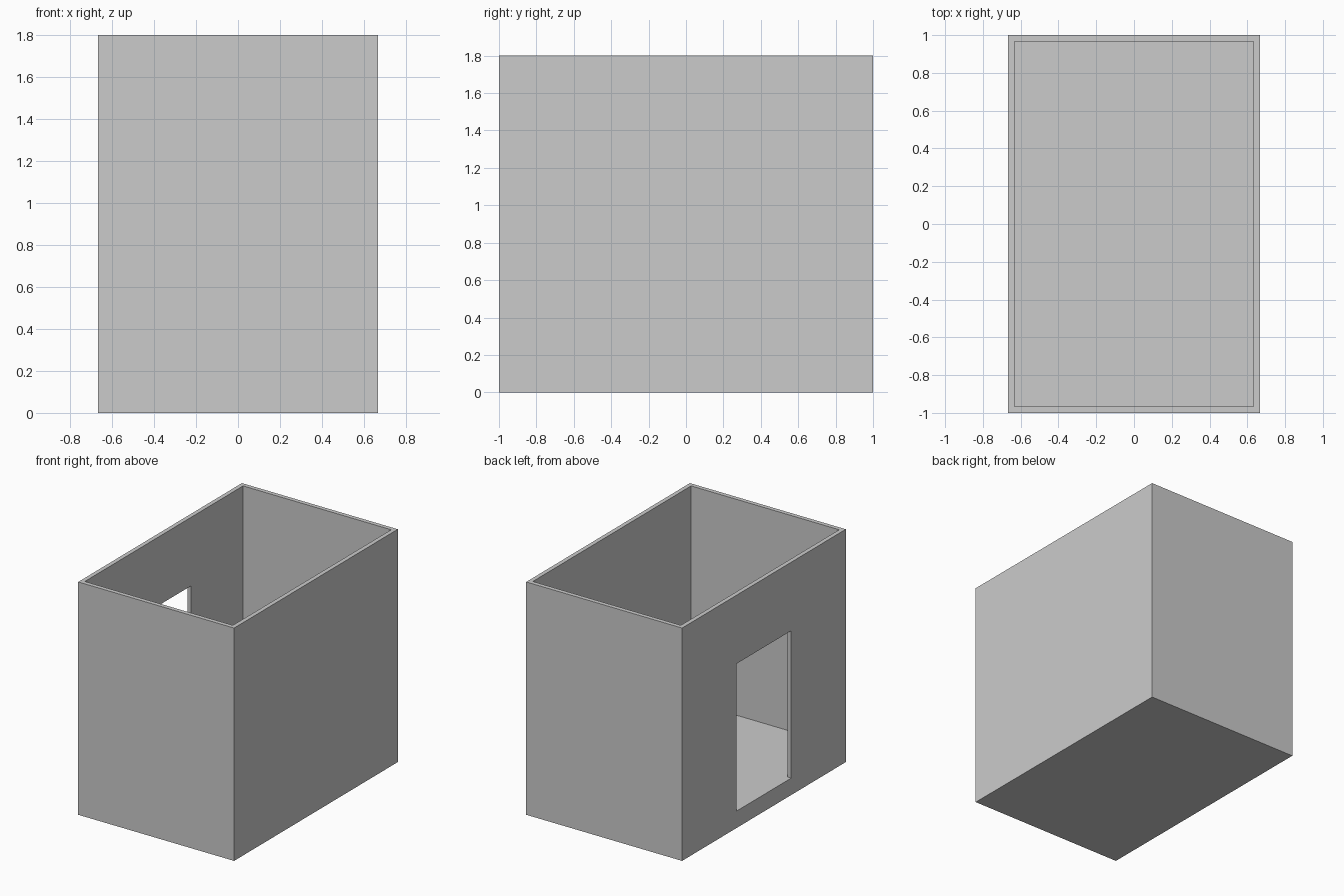
import bpy

if "Cube" in bpy.data.objects:
    bpy.data.objects.remove(bpy.data.objects["Cube"])

W, D, H = 4 / 3, 2.0, 1.8      # outer size
T = 1 / 30                     # wall thickness
FLOOR = 0.131                  # floor height
DOOR_W, DOOR_TOP = 2 / 3, 1.27


def box(name, x, y, z):
    """Box from (min, max) ranges on each axis."""
    bpy.ops.mesh.primitive_cube_add(
        size=1, location=[(r[0] + r[1]) / 2 for r in (x, y, z)])
    ob = bpy.context.object
    ob.name = name
    ob.scale = [r[1] - r[0] for r in (x, y, z)]
    bpy.ops.object.transform_apply(location=True, rotation=False, scale=True)
    return ob


def cut(target, cutter):
    """Subtract the cutter and keep it out of the result."""
    mod = target.modifiers.new("cut", 'BOOLEAN')
    mod.operation = 'DIFFERENCE'
    mod.solver = 'EXACT'
    mod.object = cutter
    bpy.context.view_layer.objects.active = target
    bpy.ops.object.modifier_apply(modifier=mod.name)
    bpy.data.objects.remove(cutter, do_unlink=True)


# Outer block
room = box("room_shell", (-W / 2, W / 2), (-D / 2, D / 2), (0, H))

# Open-topped interior down to the raised floor
cut(room, box("interior_cutter", (-W / 2 + T, W / 2 - T),
              (-D / 2 + T, D / 2 - T), (FLOOR, H + 0.2)))

# Doorway in the left wall, level with the floor
cut(room, box("doorway_cutter", (-W / 2 - 0.1, -W / 2 + T + 0.1),
              (-DOOR_W / 2, DOOR_W / 2), (FLOOR, DOOR_TOP)))
